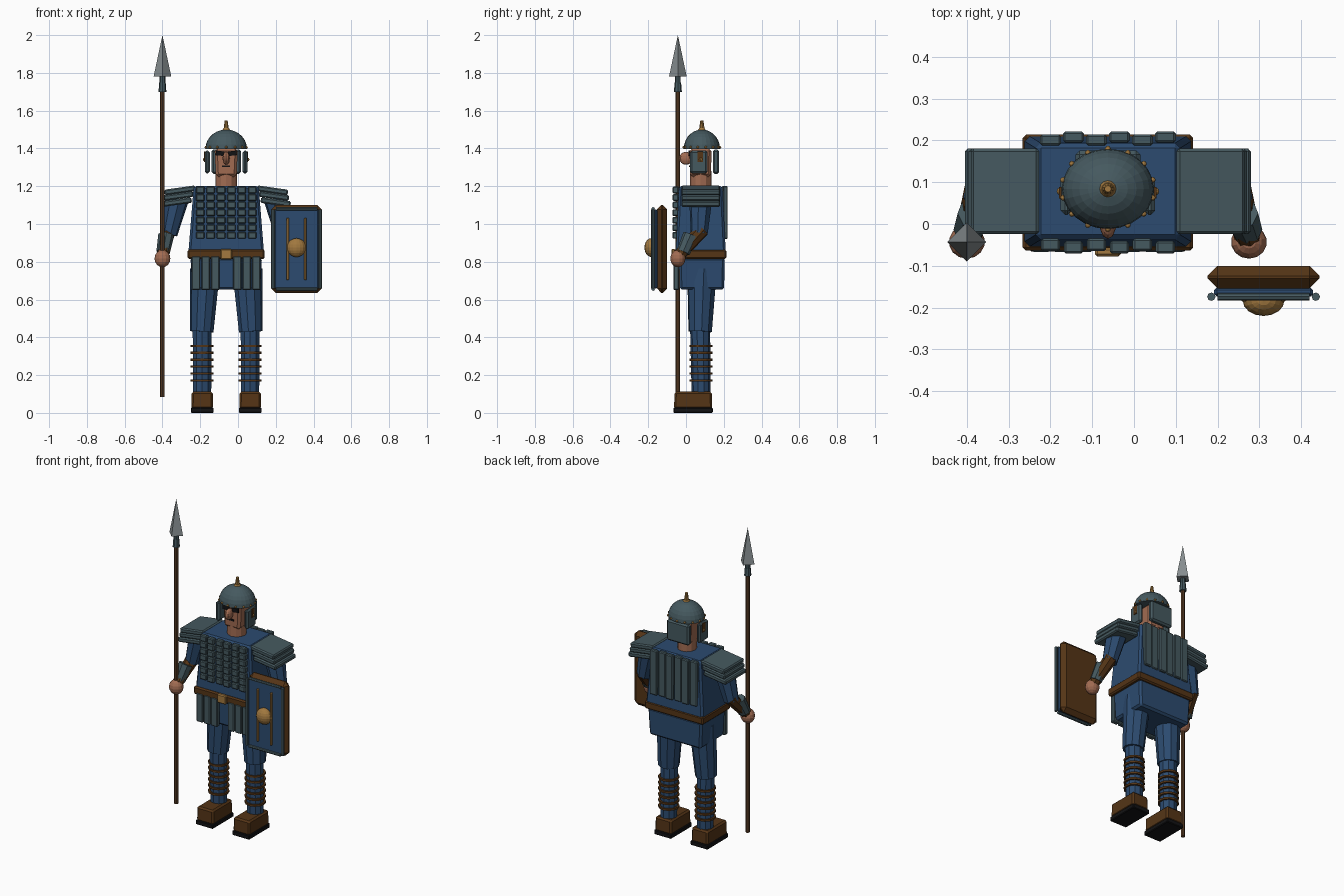
import bpy, bmesh, math
from mathutils import Vector, Matrix

if "Cube" in bpy.data.objects:
    bpy.data.objects.remove(bpy.data.objects["Cube"])

CX, CY = -0.0625, 0.078   # body axis


def material(name, r, g, b):
    m = bpy.data.materials.new(name)
    m.use_nodes = True
    m.diffuse_color = (r, g, b, 1)
    m.node_tree.nodes["Principled BSDF"].inputs["Base Color"].default_value = (r, g, b, 1)
    return m


blue = material("blue cloth", 0.025, 0.07, 0.16)
steel = material("dark steel", 0.06, 0.1, 0.115)
bright = material("bright steel", 0.24, 0.27, 0.28)
leather = material("brown leather", 0.09, 0.035, 0.008)
wood = material("shaft wood", 0.12, 0.055, 0.022)
gold = material("brass", 0.36, 0.19, 0.05)
skin = material("skin", 0.36, 0.15, 0.085)
black = material("black", 0.006, 0.006, 0.007)


def finish(bm, name, mat):
    bmesh.ops.recalc_face_normals(bm, faces=bm.faces[:])
    me = bpy.data.meshes.new(name)
    bm.to_mesh(me)
    bm.free()
    me.materials.append(mat)
    ob = bpy.data.objects.new(name, me)
    bpy.context.collection.objects.link(ob)
    return ob


def box(name, mat, c, size, bevel=0.006, top=(1, 1), tilt=0):
    """Chamfered box; top scales the upper face, tilt turns it about y."""
    bm = bmesh.new()
    bmesh.ops.create_cube(bm, size=1)
    for v in bm.verts:
        kx, ky = top if v.co.z > 0 else (1, 1)
        v.co = Vector((v.co.x * size[0] * kx, v.co.y * size[1] * ky, v.co.z * size[2]))
    if bevel:
        bmesh.ops.bevel(bm, geom=bm.edges[:], offset=bevel, segments=1, affect='EDGES')
    bm.transform(Matrix.Translation(c) @ Matrix.Rotation(tilt, 4, 'Y'))
    return finish(bm, name, mat)


def rod(name, mat, a, b, r1, r2, sides=8, turn=0.0):
    """Tapered prism from point a to point b."""
    a, b = Vector(a), Vector(b)
    d = b - a
    bm = bmesh.new()
    bmesh.ops.create_cone(bm, cap_ends=True, segments=sides, radius1=r1, radius2=r2, depth=d.length)
    rot = d.to_track_quat('Z', 'Y').to_matrix().to_4x4()
    bm.transform(Matrix.Translation((a + b) / 2) @ rot @ Matrix.Rotation(turn, 4, 'Z'))
    return finish(bm, name, mat)


def ball(name, mat, c, r, seg=14, rings=8, cut=False):
    """Ellipsoid, or only its upper half."""
    bm = bmesh.new()
    bmesh.ops.create_uvsphere(bm, u_segments=seg, v_segments=rings, radius=1)
    if cut:
        geom = bm.verts[:] + bm.edges[:] + bm.faces[:]
        bmesh.ops.bisect_plane(bm, geom=geom, plane_co=(0, 0, 0.001), plane_no=(0, 0, -1), clear_outer=True)
        bmesh.ops.holes_fill(bm, edges=[e for e in bm.edges if e.is_boundary])
    bm.transform(Matrix.Translation(c) @ Matrix.Diagonal((*r, 1)))
    return finish(bm, name, mat)


# Torso, belt and skirt
box("torso", blue, (CX, CY, 1.025), (0.4, 0.265, 0.35), 0.012, (0.86, 0.87))
box("belt", leather, (CX, 0.075, 0.84), (0.408, 0.278, 0.05), 0.008)
box("belt_buckle", gold, (CX, -0.067, 0.84), (0.062, 0.022, 0.056), 0.006)
box("skirt", blue, (CX, 0.084, 0.737), (0.36, 0.235, 0.17), 0.012, (1.05, 1.03))

# Chest scales and back strips
for col in range(6):
    x = CX + (col - 2.5) * 0.055
    for row in range(7):
        box("chest_scale", steel, (x, -0.05 - 0.006 * (col % 2), 0.94 + row * 0.04),
            (0.046, 0.03, 0.036), 0.005)
    box("back_strip", steel, (x, 0.201 + 0.007 * (col % 2), 1.06), (0.05, 0.026, 0.28), 0.005)

# Paired parts: s = -1 is the right side
for s in (-1, 1):
    side = "left" if s > 0 else "right"

    def at(x, y, z):
        return (CX + s * x, y, z)

    for x in (0.058, 0.109, 0.16):
        box(side + "_skirt_strip", steel, at(x, -0.052, 0.74), (0.045, 0.03, 0.18), 0.005)

    # Layered shoulder guard
    for x, z, w in ((0.245, 1.178, 0.165), (0.253, 1.148, 0.16), (0.262, 1.116, 0.16)):
        box(side + "_shoulder_plate", steel, at(x, CY, z), (w, 0.205, 0.03), 0.007, tilt=s * 0.14)

    # Arm
    rod(side + "_upper_arm", blue, at(0.26, CY, 1.13), at(0.303, 0.07, 0.945), 0.062, 0.045)
    rod(side + "_forearm", leather, at(0.303, 0.085, 0.97), at(0.335, -0.03, 0.84), 0.04, 0.032)
    rod(side + "_bracer", steel, at(0.318, 0.025, 0.94), at(0.334, -0.015, 0.85), 0.042, 0.036, 8, 0.39)
    ball(side + "_hand", skin, at(0.3375, -0.043, 0.817), (0.043, 0.04, 0.046))

    # Leg with wrappings
    rod(side + "_thigh", blue, at(0.13, 0.075, 0.43), at(0.112, 0.085, 0.76), 0.063, 0.08, 10)
    rod(side + "_shin", blue, at(0.127, 0.08, 0.09), at(0.127, 0.075, 0.44), 0.05, 0.053, 10)
    for i in range(6):
        z = 0.172 + i * 0.0365
        rod(side + "_leg_wrap", leather, at(0.127, 0.079, z - 0.006), at(0.127, 0.079, z + 0.006), 0.061, 0.061, 12)

    # Boot
    box(side + "_sole", black, at(0.127, 0.038, 0.014), (0.12, 0.208, 0.028), 0.004)
    box(side + "_boot", leather, at(0.127, 0.038, 0.067), (0.116, 0.202, 0.09), 0.01, (0.97, 0.98))

    # Face and cheek details
    box(side + "_eye", black, at(0.033, 0.0165, 1.374), (0.044, 0.008, 0.024), 0, tilt=-s * 0.12)
    box(side + "_cheek_guard", steel, at(0.1, 0.068, 1.328), (0.026, 0.092, 0.122), 0.01)
    box(side + "_cheek_strap", leather, at(0.1135, 0.075, 1.357), (0.006, 0.028, 0.055), 0)
    ball(side + "_cheek_rivet", gold, at(0.1155, 0.078, 1.342), (0.007, 0.009, 0.009), 8, 6)

# Head
rod("neck", skin, (CX, CY, 1.18), (CX, CY, 1.28), 0.056, 0.056, 12)
box("head", skin, (CX, 0.077, 1.325), (0.11, 0.11, 0.15), 0.014, (1.12, 1.06))
ball("nose", skin, (CX, 0.0, 1.348), (0.02, 0.036, 0.034), 10, 8)
box("mouth", black, (CX, 0.019, 1.306), (0.042, 0.008, 0.01), 0)

# Helmet
ball("helmet_dome", steel, (CX, 0.084, 1.398), (0.11, 0.096, 0.102), 24, 14, cut=True)
box("neck_guard", steel, (CX, 0.159, 1.33), (0.155, 0.034, 0.13), 0.01)
rod("helmet_spike_base", gold, (CX, 0.084, 1.49), (CX, 0.084, 1.507), 0.024, 0.015, 12)
rod("helmet_spike", gold, (CX, 0.084, 1.5), (CX, 0.084, 1.548), 0.015, 0.008, 10)
for i in range(14):
    a = math.tau * i / 14
    ball("helmet_rivet", gold, (CX + 0.11 * math.sin(a), 0.084 + 0.096 * math.cos(a), 1.406),
         (0.007, 0.007, 0.007), 8, 6)

# Spear
SX, SY = -0.4, -0.043
rod("spear_shaft", wood, (SX, SY, 0.083), (SX, SY, 1.72), 0.012, 0.012)
rod("spear_collar", steel, (SX, SY, 1.7), (SX, SY, 1.75), 0.021, 0.017)
rod("spear_socket", steel, (SX, SY, 1.75), (SX, SY, 1.785), 0.015, 0.015)
rod("spear_head", bright, (SX, SY, 1.78), (SX, SY, 2.0), 0.047, 0.0, 4)

# Shield: chamfered board, blue panel, edge rods, brass bars and boss
HX, HZ = 0.31, 0.868
box("shield_board", leather, (HX, -0.127, HZ), (0.268, 0.054, 0.466), 0.024)
box("shield_panel", blue, (HX, -0.163, HZ), (0.236, 0.022, 0.42), 0.006)
for s in (-1, 1):
    x, z = HX + s * 0.125, HZ + s * 0.213
    rod("shield_side_rod", steel, (x, -0.174, HZ - 0.21), (x, -0.174, HZ + 0.21), 0.01, 0.01)
    rod("shield_end_rod", steel, (HX - 0.11, -0.174, z), (HX + 0.11, -0.174, z), 0.009, 0.009)
    box("shield_bar", gold, (HX + s * 0.047, -0.178, HZ), (0.013, 0.016, 0.33), 0.003)
ball("shield_boss", gold, (HX, -0.183, 0.875), (0.05, 0.037, 0.05), 16, 10)
